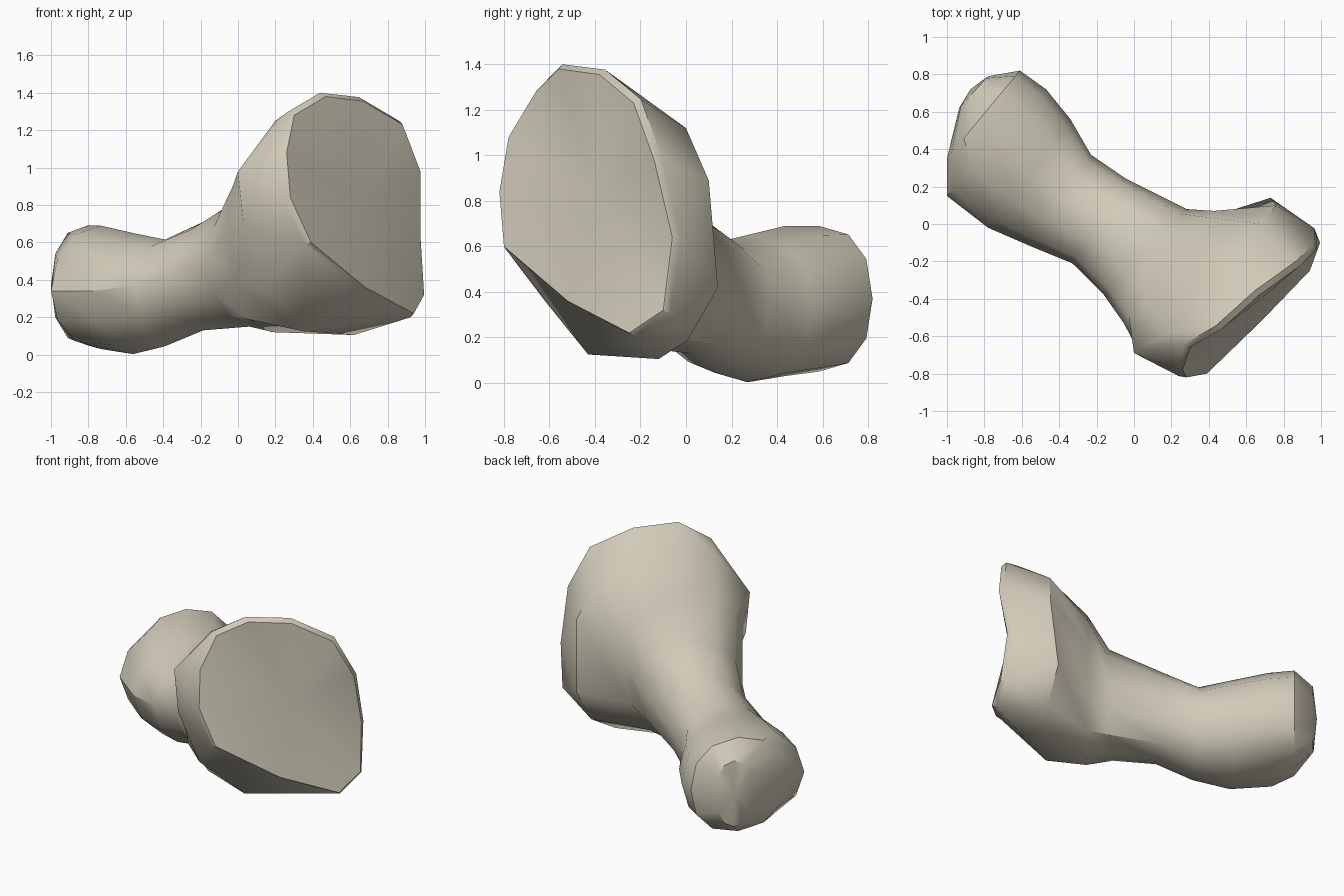
import bpy, bmesh, math
from mathutils import Vector

if "Cube" in bpy.data.objects:
    bpy.data.objects.remove(bpy.data.objects["Cube"])

N = 12

# Oval dish rim, clockwise from the top
rim = [Vector(p) for p in [
    (.47, -.56, 1.38), (.67, -.38, 1.355), (.88, -.23, 1.23), (.975, -.14, .98),
    (.975, -.06, .64), (.995, -.10, .32), (.94, -.25, .22), (.68, -.52, .36),
    (.39, -.80, .60), (.28, -.82, .84), (.26, -.78, 1.08), (.30, -.66, 1.28)]]
centre = sum(rim, Vector()) / N

# Slightly wider lip just behind the rim
lip = [p + (p - centre).normalized() * .022 + Vector((-.024, .022, 0)) for p in rim]
for p in lip:
    p.x = min(p.x, 1.0)

# Rear edge of the flared end
flare = [Vector(p) for p in [
    (.34, -.38, 1.27), (.50, -.18, 1.23), (.68, .0, 1.12), (.76, .10, .89),
    (.73, .14, .42), (.71, .01, .19), (.62, -.12, .105), (.35, -.43, .125),
    (.14, -.62, .36), (.03, -.69, .70), (.0, -.69, .98), (.20, -.58, 1.25)]]

# Shaft and knob sections:
# left x, y; right x, y; side height; top; bottom; left and right roundness
sections = [
    (-.055, -.53, .43, .07, .72, 1.05, .12, .85, .87),
    (-.16, -.38, .28, .08, .52, .84, .15, 1.0, .87),
    (-.33, -.21, -.04, .24, .42, .71, .13, 1.1, .87),
    (-.55, -.12, -.23, .37, .37, .615, .045, 1.1, .87),
    (-.78, -.02, -.34, .56, .34, .65, .003, 1.05, .87),
    (-1.0, .15, -.47, .72, .34, .69, .03, 1.0, .87),
    (-1.0, .35, -.61, .82, .37, .69, .05, .9, .87),
    (-.935, .62, -.78, .79, .38, .59, .14, .9, .9),
]


def section_ring(lx, ly, rx, ry, side, top, bottom, left_e, right_e):
    """Rounded cross-section spanning two side points."""
    ring = []
    for i in range(N):
        a = 2 * math.pi * i / N
        s, c = math.sin(a), math.cos(a)
        e = right_e if s > 0 else left_e
        u = math.copysign(abs(s) ** e, s)
        w = math.copysign(abs(c) ** e, c)
        z = side + w * ((top - side) if w > 0 else (side - bottom))
        ring.append(Vector(((lx + rx) / 2 + u * (rx - lx) / 2,
                            (ly + ry) / 2 + u * (ry - ly) / 2, z)))
    return ring


bm = bmesh.new()
rings = [rim, lip, flare] + [section_ring(*s) for s in sections]
loops = [[bm.verts.new(p) for p in r] for r in rings]
core = Vector((.55, -.35, .70))
for k, (a, b) in enumerate(zip(loops, loops[1:])):
    for i in range(N):
        j = (i + 1) % N
        if k == 1:
            # Split the flared wall along the more convex diagonal
            d1 = ((a[j].co + b[i].co) / 2 - core).length
            d2 = ((a[i].co + b[j].co) / 2 - core).length
            if d1 > d2:
                bm.faces.new((a[i], a[j], b[i]))
                bm.faces.new((a[j], b[j], b[i]))
            else:
                bm.faces.new((a[i], a[j], b[j]))
                bm.faces.new((a[i], b[j], b[i]))
        else:
            bm.faces.new((a[i], a[j], b[j], b[i]))

# Shallow dish face and rounded knob end
for loop, tip in ((loops[0], (.685, -.395, .83)), (loops[-1], (-.875, .72, .37))):
    v = bm.verts.new(tip)
    for i in range(N):
        bm.faces.new((loop[i], loop[(i + 1) % N], v))
bmesh.ops.recalc_face_normals(bm, faces=bm.faces)

mesh = bpy.data.meshes.new("bone")
bm.to_mesh(mesh)
bm.free()
bone = bpy.data.objects.new("bone", mesh)
bpy.context.collection.objects.link(bone)

mat = bpy.data.materials.new("bone beige")
mat.diffuse_color = (.63, .59, .48, 1)
mat.use_nodes = True
mat.node_tree.nodes["Principled BSDF"].inputs["Base Color"].default_value = mat.diffuse_color
mesh.materials.append(mat)

bpy.context.view_layer.objects.active = bone
bone.select_set(True)
bpy.ops.object.shade_smooth_by_angle(angle=math.radians(35))
